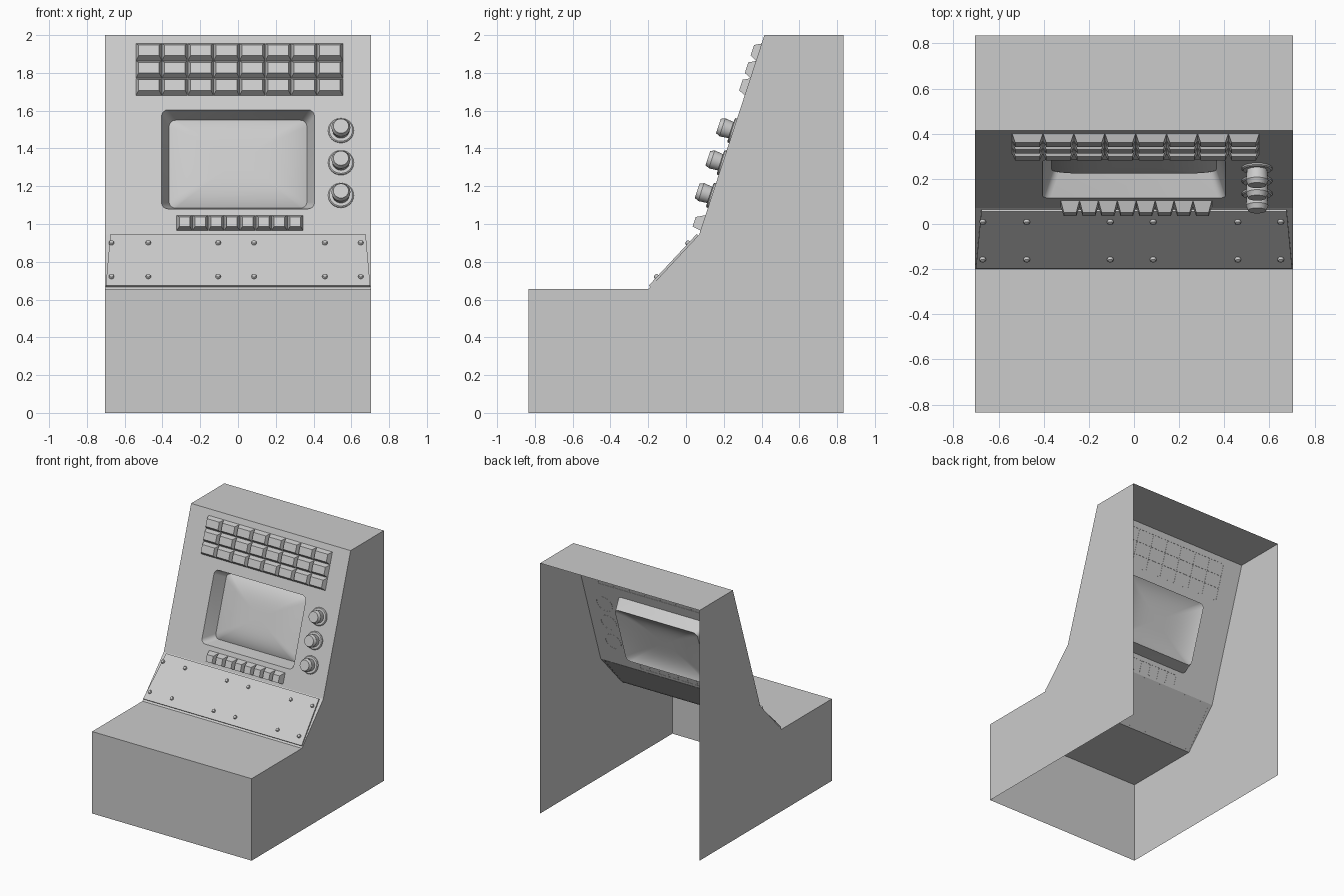
import bpy, bmesh, math
from mathutils import Matrix, Vector

if "Cube" in bpy.data.objects:
    bpy.data.objects.remove(bpy.data.objects["Cube"])

W = 0.705
PROFILE = [(-0.835, 0), (-0.835, 0.655), (-0.2, 0.655), (0.07, 0.945),
           (0.415, 2.0), (0.835, 2.0), (0.835, 0)]


def frame(p, q):
    """Panel frame: X across, Y up the panel from p to q, Z outward."""
    up = Vector((0, q[0] - p[0], q[1] - p[1])).normalized()
    x = Vector((1, 0, 0))
    m = Matrix((x, up, x.cross(up))).transposed().to_4x4()
    m.translation = (0, p[0], p[1])
    return m


SLOPE = frame(PROFILE[2], PROFILE[3])
PANEL = frame(PROFILE[3], PROFILE[4])


def rounded(x0, x1, y0, y1, r, h, n=5):
    """Counter-clockwise rounded rectangle at height h."""
    pts = []
    for k, (cx, cy) in enumerate([(x1 - r, y1 - r), (x0 + r, y1 - r),
                                  (x0 + r, y0 + r), (x1 - r, y0 + r)]):
        for i in range(n):
            a = math.pi / 2 * (k + i / (n - 1))
            pts.append((cx + r * math.cos(a), cy + r * math.sin(a), h))
    return pts


def rect(x0, x1, y0, y1, h):
    return [(x0, y0, h), (x1, y0, h), (x1, y1, h), (x0, y1, h)]


def circle(cx, cy, r, h, n):
    return [(cx + r * math.cos(2 * math.pi * i / n),
             cy + r * math.sin(2 * math.pi * i / n), h) for i in range(n)]


def loft(bm, loops, cap=True):
    rings = [[bm.verts.new(p) for p in loop] for loop in loops]
    n = len(rings[0])
    for a, b in zip(rings, rings[1:]):
        for i in range(n):
            j = (i + 1) % n
            bm.faces.new((a[i], a[j], b[j], b[i]))
    if cap:
        bm.faces.new(rings[-1])


def finish(name, bm, matrix=None, smooth=None):
    me = bpy.data.meshes.new(name)
    bm.to_mesh(me)
    bm.free()
    ob = bpy.data.objects.new(name, me)
    if matrix:
        ob.matrix_world = matrix
    bpy.context.collection.objects.link(ob)
    if smooth:
        for p in me.polygons:
            p.use_smooth = True
        me.set_sharp_from_angle(angle=math.radians(smooth))
    return ob


def make(name, lofts, matrix, smooth=None, cap=True):
    bm = bmesh.new()
    for loops in lofts:
        loft(bm, loops, cap)
    return finish(name, bm, matrix, smooth)


# Cabinet shell, open at the back and underneath, with a screen opening
opening = rounded(-0.405, 0.405, 0.142, 0.694, 0.035, 0)
bm = bmesh.new()
left, right = [[bm.verts.new((s * W, y, z)) for y, z in PROFILE] for s in (-1, 1)]
bm.faces.new(left)
bm.faces.new(right[::-1])
for i in (0, 1, 2, 4):
    bm.faces.new((left[i], right[i], right[i + 1], left[i + 1]))
hole = [bm.verts.new(PANEL @ Vector(p)) for p in opening]
edges = []
for ring in ([left[3], right[3], right[4], left[4]], hole):
    for a, b in zip(ring, ring[1:] + ring[:1]):
        edges.append(bm.edges.get((a, b)) or bm.edges.new((a, b)))
bmesh.ops.triangle_fill(bm, edges=edges, use_beauty=True, normal=PANEL.col[2].to_3d())
bmesh.ops.recalc_face_normals(bm, faces=bm.faces)
finish("cabinet", bm)

# Screen recess walls and bulging screen
X, Y0, Y1, D = 0.365, 0.182, 0.672, -0.11
make("screen_recess", [[opening, rounded(-X, X, Y0, Y1, 0.035, D)]], PANEL, 35, cap=False)
rings, cy = [], (Y0 + Y1) / 2
for i in range(10):
    k = 1 - 0.95 * (i / 9) ** 1.5
    hx, hy = X * k, (Y1 - Y0) / 2 * k
    rings.append(rounded(-hx, hx, cy - hy, cy + hy, 0.035 * k, D + 0.04 * (1 - k ** 4)))
make("screen", [rings], PANEL, 50)


# Banks of tapered keys
def key_bank(name, x0, x1, y0, y1, cols, rows, h, side, low, high):
    dx, dy = (x1 - x0) / cols, (y1 - y0) / rows
    keys = []
    for c in range(cols):
        for r in range(rows):
            a, b = x0 + c * dx, y0 + r * dy
            keys.append([rect(a, a + dx, b, b + dy, -0.001),
                         rect(a + side, a + dx - side, b + low, b + dy - high, h)])
    make(name, keys, PANEL)


key_bank("upper_keys", -0.54, 0.555, 0.773, 1.063, 8, 3, 0.036, 0.014, 0.018, 0.02)
key_bank("lower_keys", -0.325, 0.345, 0.021, 0.107, 8, 1, 0.046, 0.014, 0.008, 0.025)

# Control knobs with flanges
for i, s in enumerate((0.216, 0.398, 0.577)):
    shape = [(0.068, -0.001), (0.068, 0.007), (0.062, 0.012), (0.045, 0.012),
             (0.05, 0.06), (0.047, 0.065), (0.04, 0.082)]
    make(f"knob_{i + 1}", [[circle(0.545, s, r, h, 24) for r, h in shape]], PANEL, 30)

# Sloped control plate and its rivets
T = 0.011
base = [(-0.7, 0.016), (0.7, 0.016), (0.676, 0.388), (-0.676, 0.388)]
make("control_plate", [[[(x, y, h) for x, y in base] for h in (-0.001, T)]], SLOPE)
rivets = [[circle(x, y, r, T + h, 10) for r, h in
           ((0.014, -0.001), (0.014, 0.007), (0.011, 0.012), (0.005, 0.014))]
          for x in (-0.67, -0.475, -0.105, 0.085, 0.46, 0.65) for y in (0.078, 0.322)]
make("rivets", rivets, SLOPE, 40)
